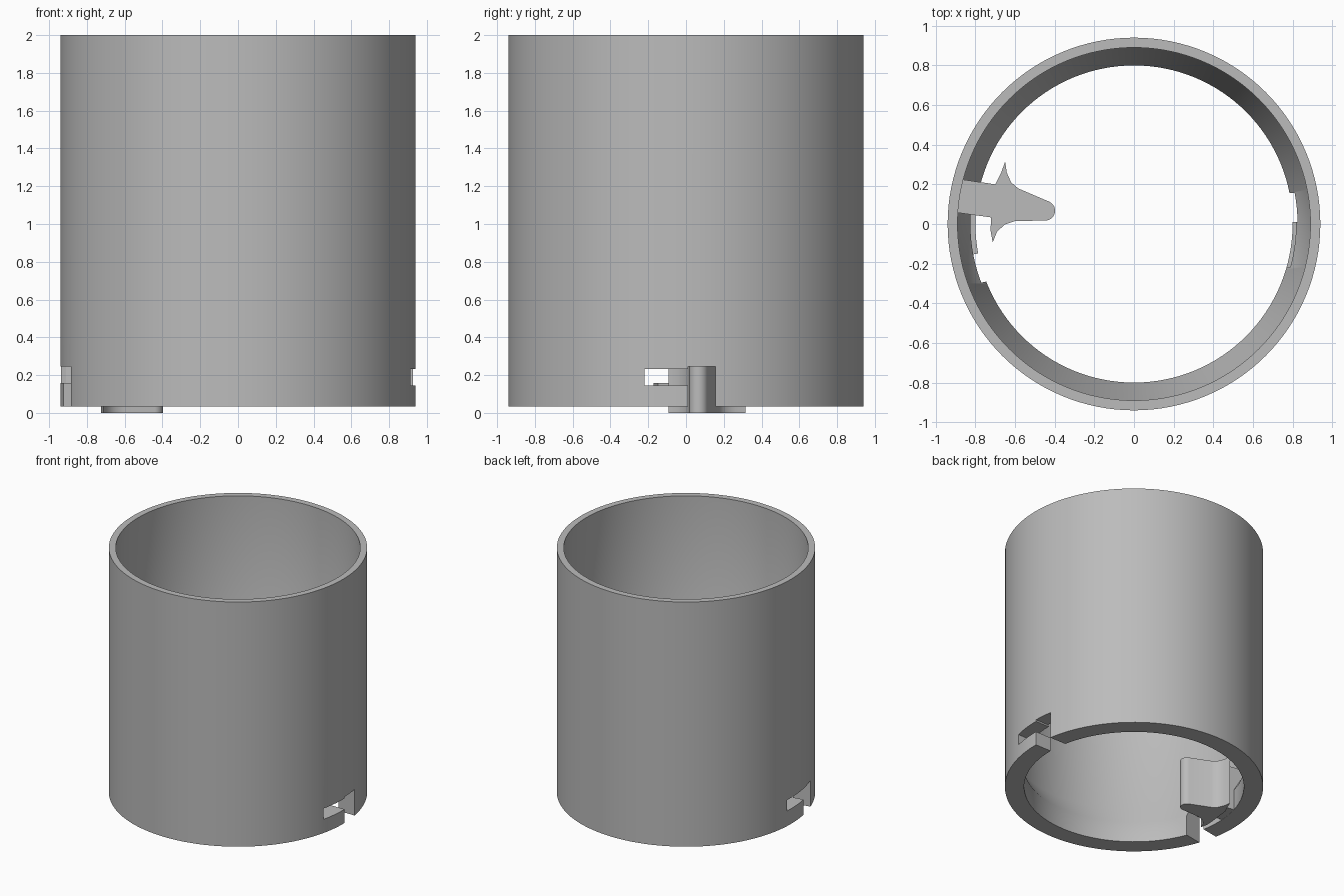
import bpy, bmesh, math
from mathutils import Matrix

cube = bpy.data.objects.get("Cube")
if cube:
    bpy.data.objects.remove(cube)

grey = bpy.data.materials.new("plain grey")
grey.use_nodes = True
colour = (0.5, 0.5, 0.5, 1)
grey.diffuse_color = colour
grey.node_tree.nodes["Principled BSDF"].inputs["Base Color"].default_value = colour


def add_object(name, bm):
    bmesh.ops.recalc_face_normals(bm, faces=bm.faces)
    mesh = bpy.data.meshes.new(name)
    bm.to_mesh(mesh)
    bm.free()
    obj = bpy.data.objects.new(name, mesh)
    bpy.context.collection.objects.link(obj)
    mesh.materials.append(grey)
    return obj


def smooth(obj):
    bpy.ops.object.select_all(action='DESELECT')
    obj.select_set(True)
    bpy.context.view_layer.objects.active = obj
    bpy.ops.object.shade_smooth_by_angle(angle=math.radians(30))


def lathe(name, profile, steps=128):
    bm = bmesh.new()
    verts = [bm.verts.new((r, 0, z)) for r, z in profile]
    edges = [bm.edges.new((v, verts[i - 1])) for i, v in enumerate(verts)]
    bmesh.ops.spin(bm, geom=verts + edges, cent=(0, 0, 0), axis=(0, 0, 1),
                   angle=math.tau, steps=steps, use_merge=False)
    bmesh.ops.remove_doubles(bm, verts=bm.verts, dist=0.0005)
    return add_object(name, bm)


def prism(name, outline, bottom, top):
    bm = bmesh.new()
    face = bm.faces.new([bm.verts.new((x, y, bottom)) for x, y in outline])
    grown = bmesh.ops.extrude_face_region(bm, geom=[face])["geom"]
    moved = [v for v in grown if isinstance(v, bmesh.types.BMVert)]
    bmesh.ops.translate(bm, verts=moved, vec=(0, 0, top - bottom))
    return add_object(name, bm)


def cut_box(obj, name, y0, y1, z0, z1, turn):
    outline = [(0.6, y0), (1.1, y0), (1.1, y1), (0.6, y1)]
    cutter = prism(name, outline, z0, z1)
    cutter.data.transform(Matrix.Rotation(math.radians(turn), 4, 'Z'))
    cutter.hide_render = True
    cutter.hide_viewport = True
    mod = obj.modifiers.new(name, 'BOOLEAN')
    mod.operation = 'DIFFERENCE'
    mod.solver = 'EXACT'
    mod.object = cutter


# Tube with a thicker lower lip that tapers into the thin wall
tube = lathe("tube_wall", [(0.94, 0.035), (0.94, 2), (0.89, 2),
                           (0.89, 0.36), (0.80, 0.20), (0.80, 0.035)])

# Two L-shaped locking slots: an open entry and a sideways run
for side, turn, floor, roof in (("left", 0, 0.145, 0.232), ("right", 190, 0.157, 0.245)):
    cut_box(tube, side + "_slot_entry", 0.01, 0.157, -0.1, 0.245, turn)
    cut_box(tube, side + "_slot_run", -0.22, 0.05, floor, roof, turn)

# Bake the cuts into the wall, then drop the cutters
bpy.context.view_layer.update()
graph = bpy.context.evaluated_depsgraph_get()
baked = bpy.data.meshes.new_from_object(tube.evaluated_get(graph))
cutters = [mod.object for mod in tube.modifiers]
tube.modifiers.clear()
tube.data = baked
for cutter in cutters:
    bpy.data.objects.remove(cutter)
smooth(tube)

# Latch head with two curved wings and a rounded tip
upper_wing = [(-0.70, 0.20), (-0.67, 0.26), (-0.65, 0.315), (-0.642, 0.26),
              (-0.62, 0.21), (-0.585, 0.18)]
tip = [(-0.448 + 0.05 * math.cos(math.radians(a)), 0.067 + 0.05 * math.sin(math.radians(a)))
       for a in range(68, -91, -15)]
lower_wing = [(-0.60, 0.015), (-0.65, -0.002), (-0.69, -0.037), (-0.713, -0.093),
              (-0.724, -0.03), (-0.72, 0.033)]
head = prism("latch_head", upper_wing + tip + lower_wing, 0, 0.39)
smooth(head)

# Stem joining the latch head to the wall
prism("latch_stem", [(-0.70, 0.20), (-0.89, 0.228), (-0.91, 0.06), (-0.72, 0.033)], 0.036, 0.39)
